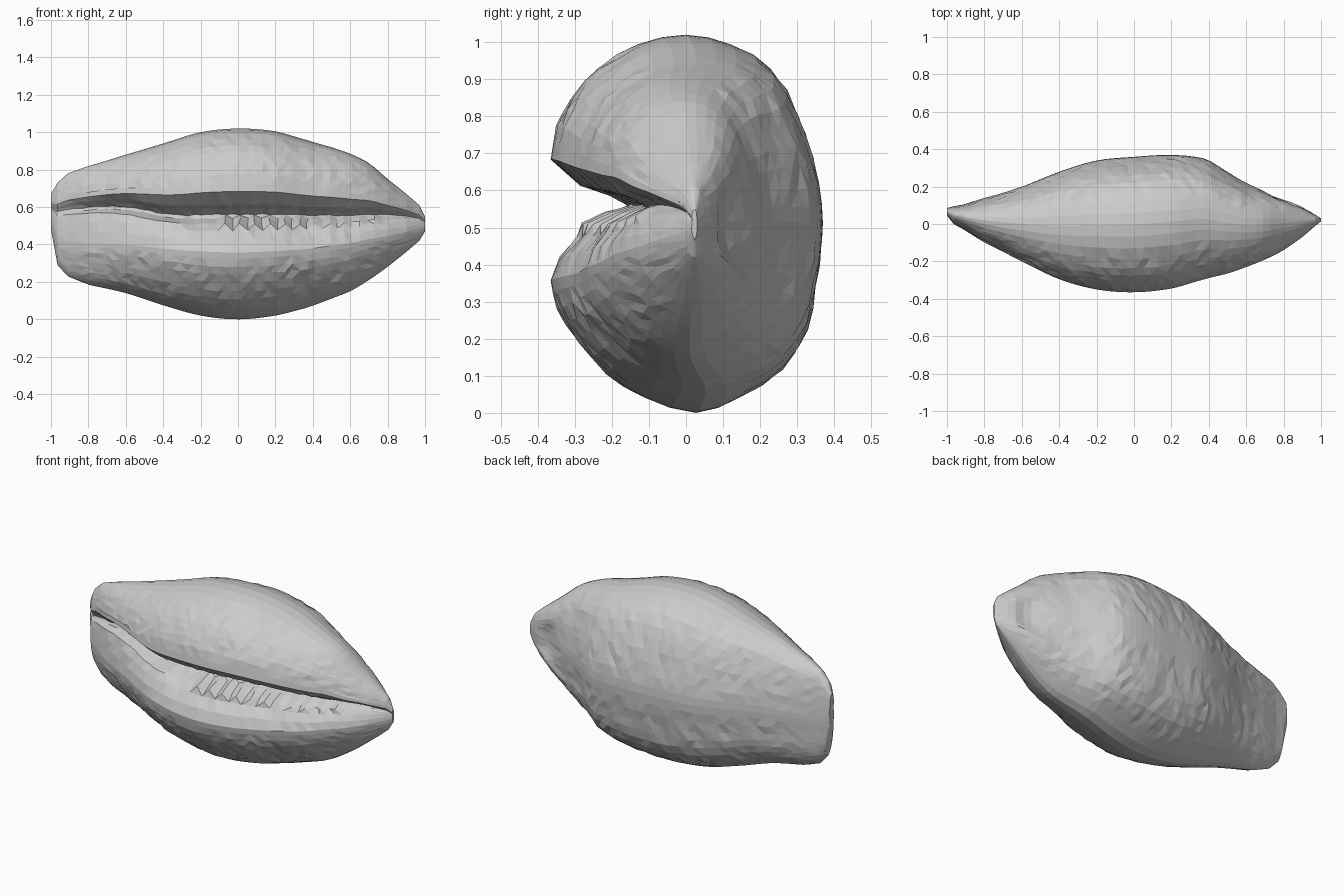
import bpy, bmesh, math, random

if "Cube" in bpy.data.objects:
    bpy.data.objects.remove(bpy.data.objects["Cube"])
random.seed(4)

# Shell envelope: x, bottom z, top z, front y, back y
STATIONS = [
    (-1.0, .48, .67, .045, .085), (-.965, .29, .73, .0, .095), (-.91, .23, .78, -.03, .105),
    (-.8, .185, .82, -.10, .14), (-.6, .14, .88, -.20, .20), (-.4, .075, .94, -.295, .28),
    (-.2, .02, 1.0, -.35, .34), (0, 0, 1.02, -.365, .36), (.2, .02, 1.005, -.345, .37),
    (.38, .065, .955, -.295, .35), (.5, .11, .92, -.265, .28), (.6, .15, .885, -.23, .22),
    (.7, .21, .835, -.19, .18), (.8, .28, .75, -.14, .15), (.9, .36, .67, -.07, .10),
    (.97, .42, .61, -.01, .05), (1.0, .47, .55, .015, .03)]

# Outer section (y, z in -1..1), from upper lip over the back to the lower lip
OUTER = [(-1, .34), (-.95, .52), (-.83, .68), (-.65, .82), (-.35, .95), (0, 1),
         (.33, .95), (.62, .82), (.8, .6), (.92, .35), (.99, .1), (.99, -.1), (.94, -.35),
         (.88, -.57), (.7, -.78), (.4, -.92), (.08, -1), (-.3, -.92), (-.58, -.79),
         (-.8, -.62), (-.95, -.45), (-1, -.3)]
# Slot section, from the lower lip in and back to the upper lip
SLOT = [(-.93, -.18), (-.8, -.07), (-.65, .0), (-.48, .06), (-.42, .1), (-.55, .15), (-.78, .21)]


def smooth(a, b, x):
    t = max(0, min(1, (x - a) / (b - a)))
    return t * t * (3 - 2 * t)


def spline(p, q, r, s, t):
    """Catmull-Rom between q and r."""
    return q + .5 * t * (r - p + t * (2 * p - 5 * q + 4 * r - s + t * (3 * (q - r) + s - p)))


def envelope(x):
    last = len(STATIONS) - 1
    i = next((k for k in range(last) if x <= STATIONS[k + 1][0] + 1e-6), last - 1)
    a, b = STATIONS[i], STATIONS[i + 1]
    t = (x - a[0]) / (b[0] - a[0])
    if i < 3 or i > 12:                          # short end stations stay straight
        return [p + (q - p) * t for p, q in zip(a[1:], b[1:])]
    p, s = STATIONS[i - 1], STATIONS[i + 2]
    return [spline(p[c], a[c], b[c], s[c], t) for c in range(1, 5)]


def section():
    """Closed section as (u, v, slot flag), with the outer curve subdivided."""
    out = []
    for i in range(len(OUTER) - 1):
        q, r = OUTER[i], OUTER[i + 1]
        p = OUTER[max(i - 1, 0)]
        s = OUTER[min(i + 2, len(OUTER) - 1)]
        for t in (0, .5):
            out.append((spline(p[0], q[0], r[0], s[0], t), spline(p[1], q[1], r[1], s[1], t), 0))
    out.append((*OUTER[-1], 0))
    return out + [(u, v, k + 1) for k, (u, v) in enumerate(SLOT)]


SECTION = section()


def ring(x, index):
    zb, zt, yf, yb = envelope(x)
    left = 1 - smooth(-.36, -.2, x)
    shift = .2 * (1 - smooth(-.8, -.25, x)) + .14 * smooth(.6, .95, x)
    hollow = math.exp(-((x - .83) / .09) ** 2)
    pts = []
    for u, v, slot in SECTION:
        if slot:
            if slot < 4:
                u -= left * .35 * (1 + u)        # fuller lower lip at the broad end
            if index % 2 and -.1 < x < .75 and slot in (3, 4):
                u -= .12                         # teeth on the lower lip
            v += shift * min(1, slot / 3)
        elif u < -.98 and v > 0:
            v += shift * .7
        elif u > 0 and abs(v) < .55:
            u -= .3 * hollow * (1 - (v / .55) ** 2)   # hollow behind the narrow tip
        j = .006 * (1 - abs(x) ** 4) if abs(v) < .9 and abs(u) < .97 else 0
        pts.append((x + (random.uniform(-j, j)),
                    (yf + yb) / 2 + u * (yb - yf) / 2 + random.uniform(-j, j) * .7,
                    (zb + zt) / 2 + v * (zt - zb) / 2 + random.uniform(-j, j) * .7))
    return pts


# Loft the shell body
bm = bmesh.new()
xs = [-1, -.985, -.965, -.94, -.91] + [-.87 + i * .04 for i in range(44)] + [.9, .94, .97, .99, 1]
rings = [[bm.verts.new(p) for p in ring(x, i)] for i, x in enumerate(xs)]
n = len(SECTION)
for a, b in zip(rings, rings[1:]):
    for k in range(n):
        m = (k + 1) % n
        bm.faces.new((a[k], a[m], b[m], b[k]))
bm.faces.new(rings[0])
bm.faces.new(rings[-1])
bmesh.ops.triangulate(bm, faces=bm.faces[:])
bmesh.ops.recalc_face_normals(bm, faces=bm.faces[:])
mesh = bpy.data.meshes.new("shell")
bm.to_mesh(mesh)
bm.free()
bpy.context.collection.objects.link(bpy.data.objects.new("shell", mesh))
